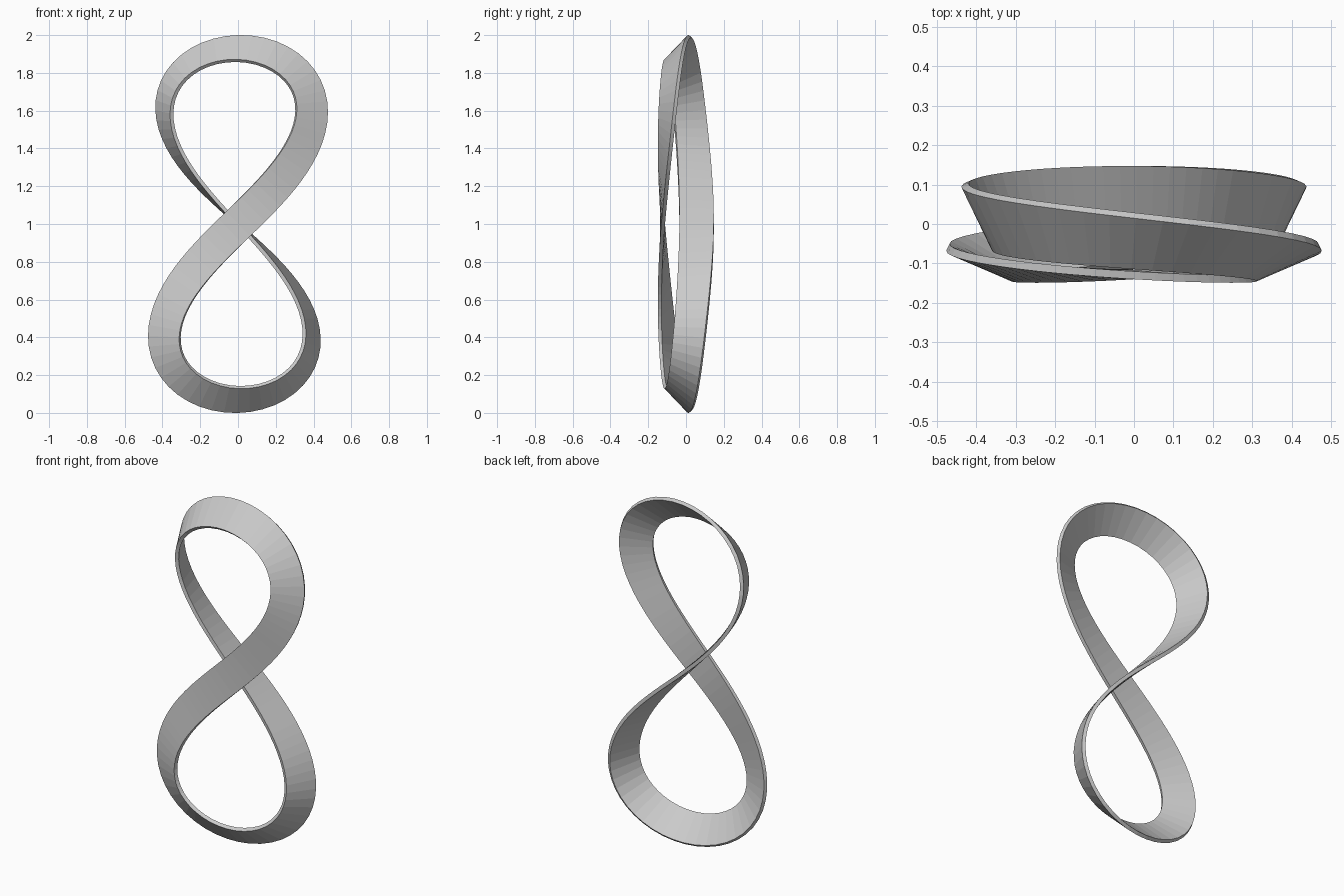
import bpy, bmesh
from math import sin, cos, pi
from mathutils import Vector

cube = bpy.data.objects.get("Cube")
if cube:
    bpy.data.objects.remove(cube, do_unlink=True)

SEGMENTS = 100
HALF_WIDTH, HALF_THICK = 0.091, 0.01
CORNERS = [(1, 1), (-1, 1), (-1, -1), (1, -1)]


def centre(t):
    """Figure-eight centre line, starting at the front crossing."""
    d = 1 + 0.5 * cos(t) ** 2
    return Vector((0.955 * sin(t) * cos(t) / d,
                   -0.043 - 0.091 * cos(t) + 0.008 * cos(t) ** 2,
                   1 + 0.929 * sin(t) / d))


def section(t):
    """Flat rectangular section, turned half a revolution per lap."""
    tangent = (centre(t + 0.001) - centre(t - 0.001)).normalized()
    side = Vector((-tangent.z, 0, tangent.x)).normalized()
    depth = side.cross(tangent).normalized()
    if depth.y < 0:
        depth.negate()
    wide = side * cos(t / 2) - depth * sin(t / 2)
    thick = side * sin(t / 2) + depth * cos(t / 2)
    return [centre(t) + wide * a * HALF_WIDTH + thick * b * HALF_THICK
            for a, b in CORNERS]


# Twisted band, joined to itself with the section turned over
bm = bmesh.new()
rings = [[bm.verts.new(p) for p in section(2 * pi * i / SEGMENTS)]
         for i in range(SEGMENTS)]
rings.append(rings[0][2:] + rings[0][:2])
for a, b in zip(rings, rings[1:]):
    for j in range(4):
        k = (j + 1) % 4
        bm.faces.new((a[j], a[k], b[k], b[j]))
bmesh.ops.recalc_face_normals(bm, faces=bm.faces)

mesh = bpy.data.meshes.new("twisted_band")
bm.to_mesh(mesh)
bm.free()
band = bpy.data.objects.new("twisted_band", mesh)
bpy.context.collection.objects.link(band)

# Plain grey
grey = bpy.data.materials.new("light_grey")
grey.use_nodes = True
grey.diffuse_color = (0.6, 0.6, 0.6, 1)
grey.node_tree.nodes["Principled BSDF"].inputs["Base Color"].default_value = (0.6, 0.6, 0.6, 1)
mesh.materials.append(grey)
